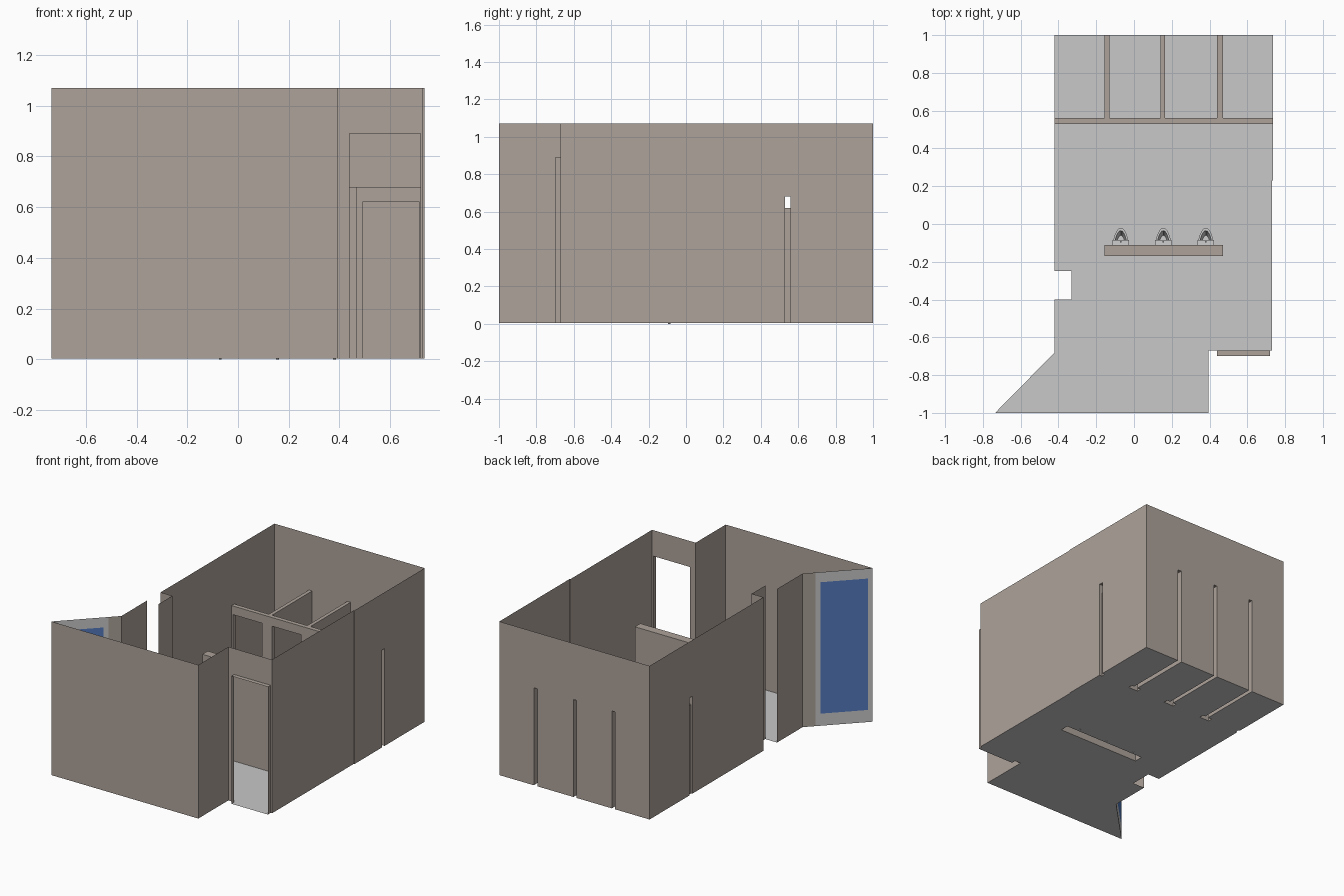
import bpy, bmesh, math

if "Cube" in bpy.data.objects:
    bpy.data.objects.remove(bpy.data.objects["Cube"])

H, PH, DH, F = 1.07, 0.68, 0.62, 0.003   # wall, partition, stall door heights, floor level


def mat(name, rgb):
    m = bpy.data.materials.new(name)
    m.diffuse_color = (*rgb, 1)
    m.use_nodes = True
    m.node_tree.nodes["Principled BSDF"].inputs["Base Color"].default_value = m.diffuse_color
    return m


BEIGE = mat("beige_wall", (0.42, 0.365, 0.325))
GREY = mat("light_grey", (0.58, 0.58, 0.58))
BLUE = mat("window_blue", (0.09, 0.20, 0.52))
PORCELAIN = mat("porcelain", (0.62, 0.62, 0.62))


def finish(name, bm, material):
    bmesh.ops.remove_doubles(bm, verts=bm.verts, dist=1e-5)
    me = bpy.data.meshes.new(name)
    bm.to_mesh(me)
    bm.free()
    me.materials.append(material)
    ob = bpy.data.objects.new(name, me)
    bpy.context.collection.objects.link(ob)
    return ob


def inside(u, v, rects):
    return any(a < u < c and b < v < d for a, b, c, d in rects)


def sheet(bm, to3d, solids, holes=()):
    """Flat sheet made of rectangles (u0, v0, u1, v1) minus rectangular holes."""
    rects = list(solids) + list(holes)
    us = sorted({r[i] for r in rects for i in (0, 2)})
    vs = sorted({r[i] for r in rects for i in (1, 3)})
    verts = {}

    def vert(u, v):
        if (u, v) not in verts:
            verts[u, v] = bm.verts.new(to3d(u, v))
        return verts[u, v]
    faces = []
    for a, c in zip(us, us[1:]):
        for b, d in zip(vs, vs[1:]):
            m = ((a + c) / 2, (b + d) / 2)
            if inside(*m, solids) and not inside(*m, holes):
                faces.append(bm.faces.new([vert(a, b), vert(c, b), vert(c, d), vert(a, d)]))
    return faces


def at_x(x):
    return lambda u, v: (x, u, v)


def at_y(y):
    return lambda u, v: (u, y, v)


def at_z(z):
    return lambda u, v: (u, v, z)


def wall(name, to3d, u0, u1, holes=(), top=H, material=BEIGE):
    bm = bmesh.new()
    sheet(bm, to3d, [(u0, F, u1, top)], holes)
    return finish(name, bm, material)


# Layout
DIVIDERS = [(-0.155, -0.13), (0.14, 0.165), (0.44, 0.47)]
DOORS = [(-0.41, -0.185), (-0.11, 0.115), (0.19, 0.415), (0.49, 0.715)]
POSTS = [(-0.42, -0.41), (-0.185, -0.11), (0.115, 0.19), (0.415, 0.49), (0.715, 0.735)]
Y0, Y1 = 0.53, 0.56                       # stall front
HALF = (-0.155, -0.17, 0.47, -0.11)       # half wall footprint
slot = (Y0, F, Y1, PH)

# Floor with openings under the hollow partitions, plus the angled corner
bm = bmesh.new()
sheet(bm, at_z(F),
      [(-0.42, -0.67, 0.73, 0.23), (-0.42, 0.23, 0.735, 1), (-0.42, -1, 0.395, -0.67),
       (0.44, -0.70, 0.72, -0.67)],
      [(-0.42, -0.40, -0.33, -0.25), HALF]
      + [(a, Y0, b, Y1) for a, b in POSTS] + [(a, Y1, b, 1) for a, b in DIVIDERS])
bm.faces.new([bm.verts.new(p) for p in
              ((-0.735, -1, F), (-0.42, -1, F), (-0.42, -0.68, F))])
finish("floor", bm, GREY)

# Outer walls
wall("front_wall", at_y(-1), -0.735, 0.395)
wall("entry_side_wall", at_x(0.395), -1, -0.67)
wall("entry_wall", at_y(-0.67), 0.395, 0.73, [(0.44, F, 0.72, 0.89)])
wall("right_wall_front", at_x(0.73), -0.67, 0.23)
wall("right_wall_jog", at_y(0.23), 0.73, 0.735)
wall("right_wall_back", at_x(0.735), 0.23, 1, [slot])
wall("back_wall", at_y(1), -0.42, 0.735, [(a, F, b, PH) for a, b in DIVIDERS])
wall("left_wall_back", at_x(-0.42), -0.25, 1, [slot])
wall("left_recess_end", at_y(-0.25), -0.42, -0.33)
wall("left_recess_side", at_x(-0.33), -0.40, -0.25)
wall("left_wall_front", at_x(-0.42), -0.68, -0.40)

# Entry door jambs and head
bm = bmesh.new()
for x in (0.44, 0.72):
    sheet(bm, at_x(x), [(-0.70, F, -0.67, 0.89)])
sheet(bm, at_z(0.89), [(0.44, -0.70, 0.72, -0.67)])
finish("entry_door_frame", bm, BEIGE)


# Angled corner wall: beige strip, grey frame, blue glass
def diagonal(t, z):
    return (-0.42 - 0.315 * t, -0.68 - 0.32 * t, z)


glass = (0.257, 0.087, 0.93, 1.0)
wall("angled_wall_strip", diagonal, 0, 0.186)
wall("window_frame", diagonal, 0.186, 1, [glass], material=GREY)
bm = bmesh.new()
sheet(bm, diagonal, [glass])
finish("window_glass", bm, BLUE)

# Stall front: hollow slab with four door openings
door_holes = [(a, F, b, DH) for a, b in DOORS]
bm = bmesh.new()
sheet(bm, at_y(Y0), [(-0.42, F, 0.735, PH)], door_holes)
sheet(bm, at_y(Y1), [(-0.42, F, 0.735, PH)],
      door_holes + [(a, F, b, PH) for a, b in DIVIDERS])
sheet(bm, at_z(PH), [(-0.42, Y0, 0.735, Y1)])
for a, b in DOORS:
    sheet(bm, at_z(DH), [(a, Y0, b, Y1)])
    for x in (a, b):
        sheet(bm, at_x(x), [(Y0, F, Y1, DH)])
finish("stall_front", bm, BEIGE)

# Stall dividers
for a, b in DIVIDERS:
    bm = bmesh.new()
    for x in (a, b):
        sheet(bm, at_x(x), [(Y1, F, 1, PH)])
    sheet(bm, at_z(PH), [(a, Y1, b, 1)])
    finish("stall_divider", bm, BEIGE)

# Half wall carrying the urinals
bm = bmesh.new()
x0, y0, x1, y1 = HALF
for x in (x0, x1):
    sheet(bm, at_x(x), [(y0, F, y1, PH)])
for y in (y0, y1):
    sheet(bm, at_y(y), [(x0, F, x1, PH)])
sheet(bm, at_z(PH), [HALF])
finish("half_wall", bm, BEIGE)


# Urinals: lofted bowl, back plate, drain and flush pipes
def bowl_ring(bm, cx, w, d, z, n=12):
    return [bm.verts.new((cx + w * math.cos(math.pi * i / n),
                          -0.105 + d * math.sin(math.pi * i / n) ** 1.4, z))
            for i in range(n + 1)]


def pipe(name, x, y, z0, z1, r):
    bm = bmesh.new()
    bmesh.ops.create_cone(bm, cap_ends=True, segments=10, radius1=r, radius2=r, depth=z1 - z0)
    bmesh.ops.translate(bm, verts=bm.verts, vec=(x, y, (z0 + z1) / 2))
    finish(name, bm, PORCELAIN)


for cx in (-0.07, 0.155, 0.38):
    bm = bmesh.new()
    rings = [bowl_ring(bm, cx, *r) for r in
             ((0.022, 0.035, 0.12), (0.034, 0.062, 0.155), (0.042, 0.085, 0.21),
              (0.032, 0.070, 0.21), (0.022, 0.045, 0.15))]
    for lo, hi in zip(rings, rings[1:]):
        for i in range(len(lo)):
            j = (i + 1) % len(lo)
            bm.faces.new([lo[i], lo[j], hi[j], hi[i]])
    bm.faces.new(rings[0][::-1])
    bm.faces.new(rings[-1])
    bowl = finish("urinal_bowl", bm, PORCELAIN)
    bowl.data.shade_smooth()
    bowl.data.set_sharp_from_angle(angle=math.radians(35))
    bm = bmesh.new()
    bmesh.ops.create_cube(bm, size=1)
    bmesh.ops.scale(bm, verts=bm.verts, vec=(0.085, 0.025, 0.22))
    bmesh.ops.translate(bm, verts=bm.verts, vec=(cx, -0.0975, 0.24))
    finish("urinal_back", bm, PORCELAIN)
    pipe("drain_pipe", cx, -0.09, 0, 0.13, 0.006)
    pipe("flush_pipe", cx, -0.095, 0.35, 0.41, 0.005)
